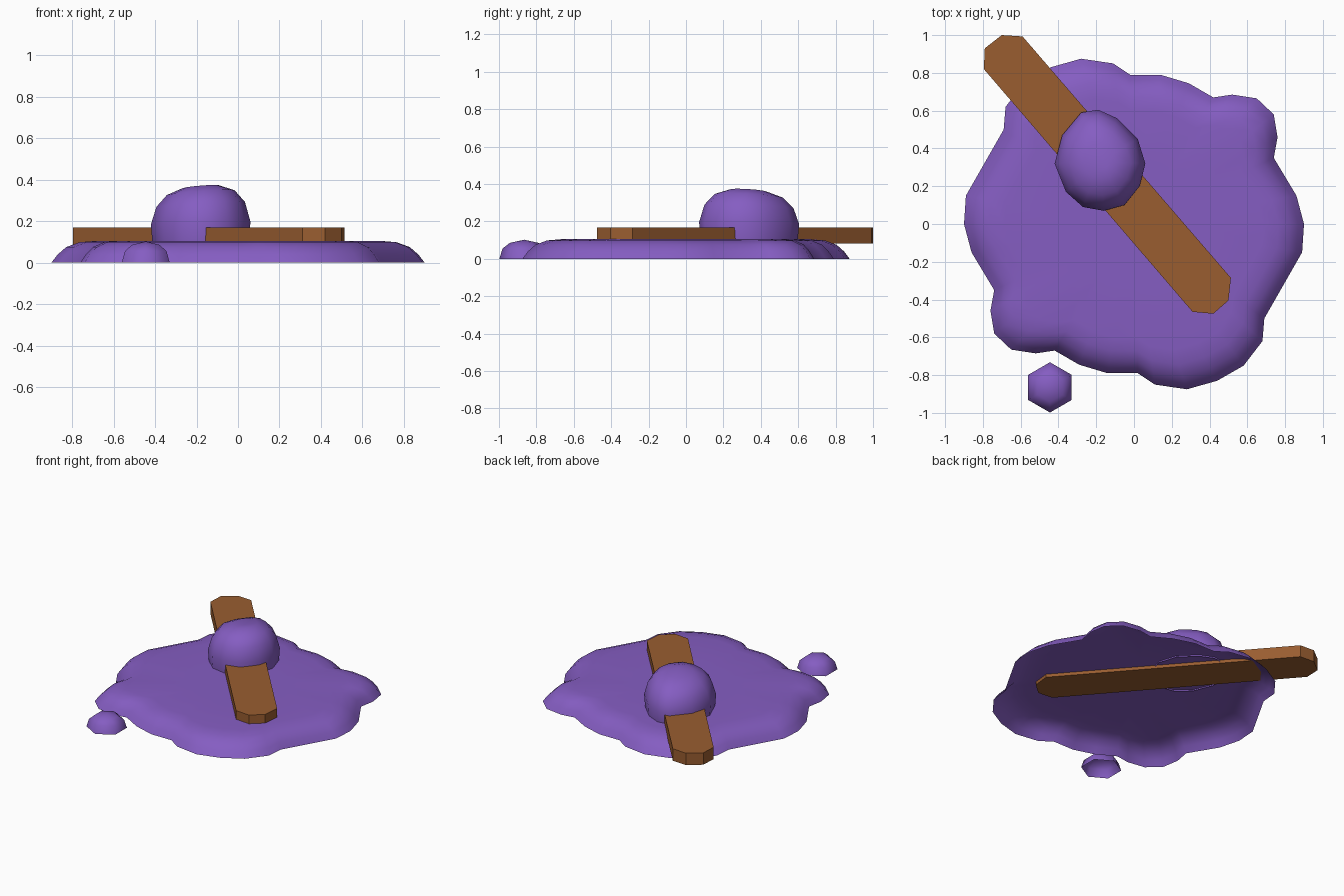
import bpy, bmesh, math

if "Cube" in bpy.data.objects:
    bpy.data.objects.remove(bpy.data.objects["Cube"])


def material(name, rgb):
    m = bpy.data.materials.new(name)
    m.diffuse_color = (*rgb, 1)
    m.use_nodes = True
    m.node_tree.nodes["Principled BSDF"].inputs["Base Color"].default_value = m.diffuse_color
    return m


purple = material("purple goo", (0.235, 0.11, 0.54))
brown = material("brown wood", (0.32, 0.11, 0.03))


def finish(bm, name, mat, smooth=None):
    bmesh.ops.recalc_face_normals(bm, faces=bm.faces)
    # open shells: make sure they face upwards
    if sum(f.normal.z * f.calc_area() for f in bm.faces) < -1e-4:
        bmesh.ops.reverse_faces(bm, faces=bm.faces)
    me = bpy.data.meshes.new(name)
    bm.to_mesh(me)
    bm.free()
    ob = bpy.data.objects.new(name, me)
    bpy.context.collection.objects.link(ob)
    me.materials.append(mat)
    if smooth:
        bpy.ops.object.select_all(action='DESELECT')
        bpy.context.view_layer.objects.active = ob
        ob.select_set(True)
        bpy.ops.object.shade_smooth_by_angle(angle=math.radians(smooth))
    return ob


def dome(name, outline, center, profile, apex, tilt=(0, 0), smooth=60):
    """Shell open below: outline scaled about center per (scale, z) ring, closed by an apex."""
    bm = bmesh.new()
    cx, cy = center
    base = profile[0][1]
    rings = []
    for s, z in profile:
        ring = []
        for x, y in outline:
            dx, dy = (x - cx) * s, (y - cy) * s
            k = (z - base) * (tilt[0] * dx + tilt[1] * dy)
            ring.append(bm.verts.new((cx + dx, cy + dy, z + k)))
        rings.append(ring)
    n = len(outline)
    for a, b in zip(rings, rings[1:]):
        for i in range(n):
            j = (i + 1) % n
            bm.faces.new((a[i], a[j], b[j], b[i]))
    top = bm.verts.new(apex)
    for i in range(n):
        bm.faces.new((rings[-1][i], rings[-1][(i + 1) % n], top))
    return finish(bm, name, purple, smooth)


# Puddle: half an outline, repeated by a half turn
half = [(0.90, 0.0), (0.86, 0.15), (0.74, 0.35), (0.76, 0.46), (0.74, 0.58),
        (0.65, 0.665), (0.52, 0.685), (0.42, 0.67), (0.29, 0.745), (0.14, 0.79),
        (-0.02, 0.79), (-0.11, 0.85), (-0.28, 0.875), (-0.44, 0.83),
        (-0.58, 0.75), (-0.68, 0.62), (-0.69, 0.50), (-0.89, 0.15)]
puddle = half + [(-x, -y) for x, y in half]
dome("slime_puddle", puddle, (0, 0),
     [(1.0, 0), (0.965, 0.04), (0.92, 0.075), (0.85, 0.098), (0.76, 0.105), (0.4, 0.105)],
     (0, 0, 0.105))

# Lump sitting on the stick
lump = [(0.06, 0.32), (0.02, 0.45), (-0.09, 0.56), (-0.19, 0.605), (-0.28, 0.59),
        (-0.38, 0.47), (-0.42, 0.32), (-0.36, 0.17), (-0.27, 0.09), (-0.16, 0.07),
        (-0.05, 0.10), (0.03, 0.20)]
dome("slime_lump", lump, (-0.18, 0.33),
     [(0.97, 0.095), (1.0, 0.19), (0.89, 0.28), (0.68, 0.337), (0.36, 0.366)],
     (-0.15, 0.30, 0.373), tilt=(0.3, -0.2))

# Small separate drop
drop = [(-0.445 + 0.133 * math.sin(i * math.pi / 3),
         -0.865 + 0.133 * math.cos(i * math.pi / 3)) for i in range(6)]
dome("slime_drop", drop, (-0.445, -0.865),
     [(1.0, 0), (0.87, 0.055), (0.58, 0.085)], (-0.445, -0.865, 0.102))

# Wooden stick with clipped corners
bm = bmesh.new()
pts = [(-0.70, 1.0), (-0.79, 0.93), (-0.795, 0.82), (0.31, -0.465),
       (0.42, -0.475), (0.50, -0.405), (0.513, -0.285), (-0.59, 0.993)]
f = bm.faces.new([bm.verts.new((x, y, 0.082)) for x, y in pts])
ext = bmesh.ops.extrude_face_region(bm, geom=[f], use_keep_orig=True)
bmesh.ops.translate(bm, vec=(0, 0, 0.086),
                    verts=[v for v in ext["geom"] if isinstance(v, bmesh.types.BMVert)])
finish(bm, "wooden_stick", brown)
